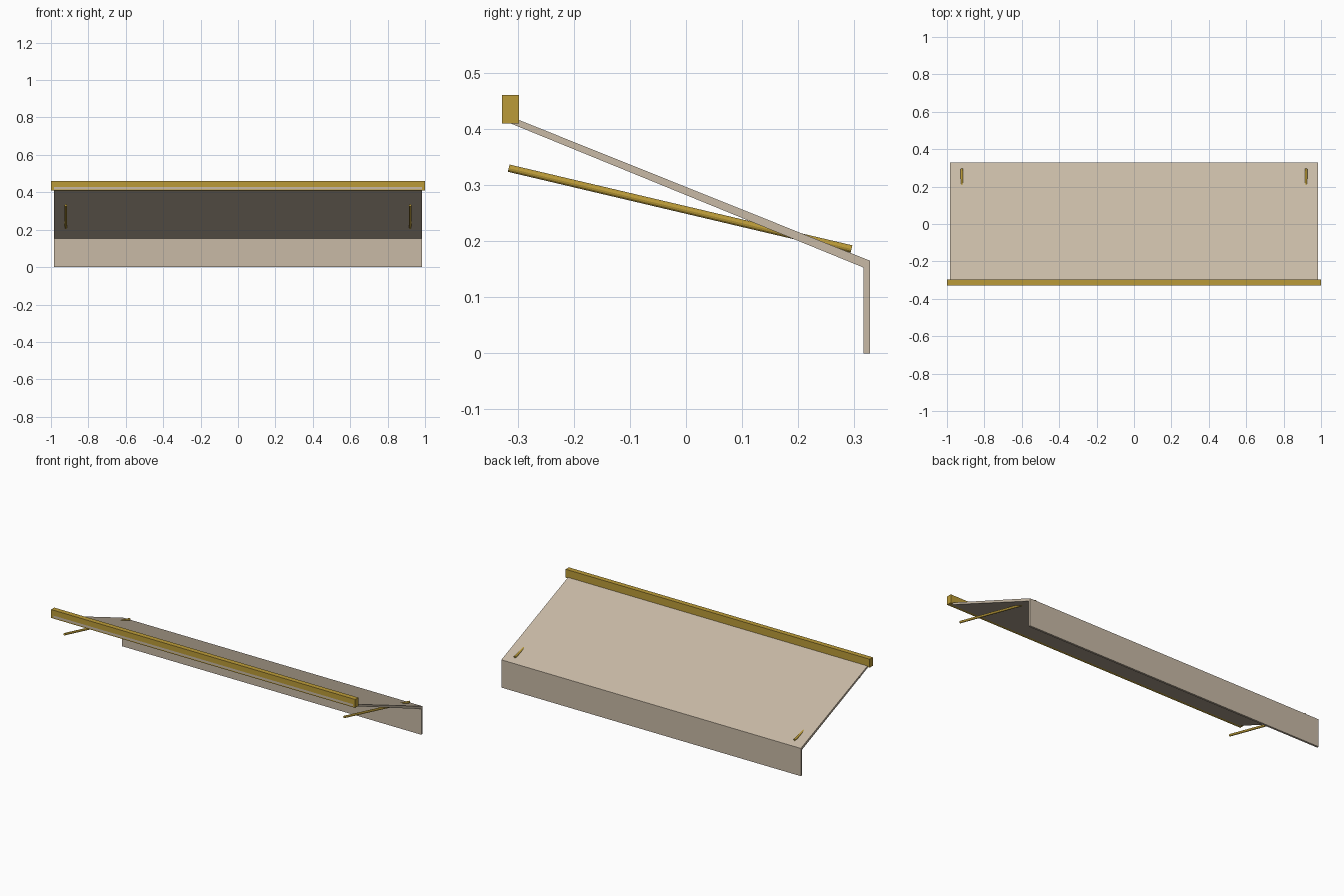
import bpy, bmesh
from mathutils import Vector

if "Cube" in bpy.data.objects:
    bpy.data.objects.remove(bpy.data.objects["Cube"])


def material(name, color):
    m = bpy.data.materials.new(name)
    m.diffuse_color = color
    m.use_nodes = True
    m.node_tree.nodes["Principled BSDF"].inputs["Base Color"].default_value = m.diffuse_color
    return m


FABRIC = material("canvas", (0.58, 0.49, 0.38, 0.85))
BRASS = material("brass", (0.50, 0.33, 0.04, 1))


def add_object(name, bm, mat):
    bmesh.ops.recalc_face_normals(bm, faces=bm.faces)
    mesh = bpy.data.meshes.new(name)
    bm.to_mesh(mesh)
    bm.free()
    mesh.materials.append(mat)
    ob = bpy.data.objects.new(name, mesh)
    bpy.context.collection.objects.link(ob)
    return ob


def extrude_profile(name, points, half_width, mat):
    """Extrude a (y, z) outline symmetrically along x."""
    bm = bmesh.new()
    face = bm.faces.new([bm.verts.new((-half_width, y, z)) for y, z in points])
    ext = bmesh.ops.extrude_face_region(bm, geom=[face])
    verts = [v for v in ext["geom"] if isinstance(v, bmesh.types.BMVert)]
    bmesh.ops.translate(bm, verts=verts, vec=(2 * half_width, 0, 0))
    return add_object(name, bm, mat)


def rod(name, start, end, radius, mat, sides=12):
    start, end = Vector(start), Vector(end)
    axis = end - start
    bm = bmesh.new()
    bmesh.ops.create_cone(bm, cap_ends=True, segments=sides, radius1=radius,
                          radius2=radius, depth=axis.length)
    rot = axis.to_track_quat('Z', 'Y').to_matrix()
    bmesh.ops.rotate(bm, verts=bm.verts, cent=(0, 0, 0), matrix=rot)
    bmesh.ops.translate(bm, verts=bm.verts, vec=(start + end) / 2)
    return add_object(name, bm, mat)


# Sloped canopy sheet with its hanging valance, one bent profile
extrude_profile("canopy", [(-0.328, 0.428), (0.328, 0.165), (0.328, 0),
                           (0.316, 0), (0.316, 0.153), (-0.328, 0.416)],
                0.985, FABRIC)

# Rail along the high edge
extrude_profile("mounting_rail", [(-0.328, 0.41), (-0.298, 0.41),
                                  (-0.298, 0.46), (-0.328, 0.46)], 1.0, BRASS)

# Support arms passing through the canopy near each end
for side, x in (("left", -0.92), ("right", 0.92)):
    rod(side + "_support_arm", (x, -0.316, 0.33), (x, 0.295, 0.186), 0.0066, BRASS)
